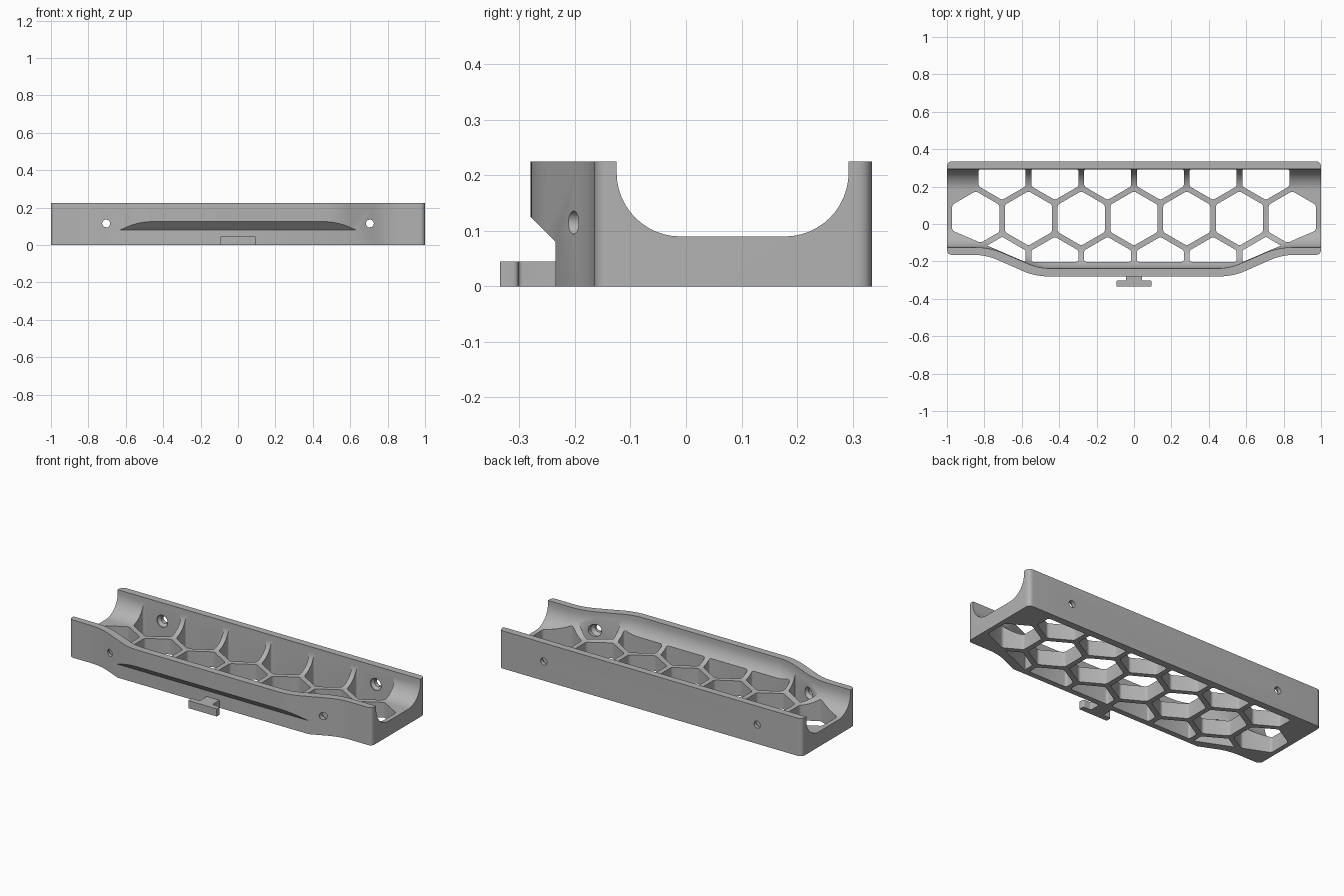
import bpy, bmesh, math
from mathutils import Vector

if "Cube" in bpy.data.objects:
    bpy.data.objects.remove(bpy.data.objects["Cube"], do_unlink=True)

grey = bpy.data.materials.new("plain grey")
grey.use_nodes = True
GREY = (0.45, 0.45, 0.45, 1)
grey.diffuse_color = GREY
grey.node_tree.nodes["Principled BSDF"].inputs["Base Color"].default_value = GREY

HEIGHT, FLOOR, FILLET = 0.225, 0.09, 0.115
BACK_IN, PITCH = 0.293, 0.282


def add_object(name, bm):
    bmesh.ops.recalc_face_normals(bm, faces=bm.faces)
    mesh = bpy.data.meshes.new(name)
    bm.to_mesh(mesh)
    bm.free()
    obj = bpy.data.objects.new(name, mesh)
    bpy.context.collection.objects.link(obj)
    mesh.materials.append(grey)
    return obj


def mirrored(half):
    """Left half of a path (x, y, rounding) followed by its mirror image."""
    return half + [(-x, y, c) for x, y, c in reversed(half)]


def rounded(points, closed=True, steps=8):
    """Round each corner by its own cut length."""
    out, n = [], len(points)
    for i, (x, y, cut) in enumerate(points):
        p = Vector((x, y))
        if cut == 0 or (not closed and i in (0, n - 1)):
            out.append(p)
            continue
        a = Vector(points[i - 1][:2]) - p
        b = Vector(points[(i + 1) % n][:2]) - p
        a, b = p + a.normalized() * cut, p + b.normalized() * cut
        for k in range(steps + 1):
            t = k / steps
            out.append(a * (1 - t) ** 2 + p * 2 * t * (1 - t) + b * t ** 2)
    return out


def loft(bm, rings):
    """Closed solid through rings of equal point count."""
    loops = [[bm.verts.new(p) for p in ring] for ring in rings]
    n = len(loops[0])
    for lo, hi in zip(loops, loops[1:]):
        for i in range(n):
            j = (i + 1) % n
            bm.faces.new((lo[i], lo[j], hi[j], hi[i]))
    bm.faces.new(loops[0][::-1])
    bm.faces.new(loops[-1])


def prism(name, plan, z0, z1):
    bm = bmesh.new()
    loft(bm, [[(p.x, p.y, z) for p in plan] for z in (z0, z1)])
    return add_object(name, bm)


# Outer block with the bulged front
front_half = [(-1, -0.165, 0.03), (-0.79, -0.165, 0.07), (-0.53, -0.28, 0.07)]
outline = mirrored([(-1, 0.335, 0.03)] + front_half)
tray = prism("tray_body", rounded(outline), 0, HEIGHT)

# Trough with filleted floor that follows the front wall
inner = rounded(mirrored([(-1.1, -0.125, 0), (-0.77, -0.125, 0.08),
                          (-0.51, -0.237, 0.06)]), closed=False)
levels = []
for k in range(13):
    a = k / 12 * math.pi / 2
    levels.append((FILLET * (1 - math.sin(a)), FLOOR + FILLET * (1 - math.cos(a))))
levels.append((0, 0.3))
bm = bmesh.new()
loft(bm, [[(p.x, p.y + d, z) for p in inner]
          + [(1.1, BACK_IN - d, z), (-1.1, BACK_IN - d, z)] for d, z in levels])
trough = add_object("trough_cutter", bm)

# Chamfered recess under the bulge
bm = bmesh.new()
recess = [(-0.235, -0.1), (-0.235, 0.08), (-0.335, 0.18), (-0.5, 0.18), (-0.5, -0.1)]
loft(bm, [[(x, y, z) for y, z in recess] for x in (-0.9, 0.9)])
recess_cut = add_object("recess_cutter", bm)


# Honeycomb openings, clipped at the walls
def hex_cell(target, cx, cy):
    bm = bmesh.new()
    r = 0.126 / math.cos(math.pi / 6)
    ring = [(cx + r * math.sin(k * math.pi / 3), cy + r * math.cos(k * math.pi / 3))
            for k in range(6)]
    loft(bm, [[(x, y, z) for x, y in ring] for z in (-0.1, 0.35)])
    side = 1 if cx > 0 else -1
    for co, no in (((0, BACK_IN - 0.0005, 0), (0, 1, 0)), ((0, -0.202, 0), (0, -1, 0)),
                   ((side * 0.77, -0.122, 0), (side * 0.112, -0.26, 0))):
        geom = bm.verts[:] + bm.edges[:] + bm.faces[:]
        cut = bmesh.ops.bisect_plane(bm, geom=geom, plane_co=co, plane_no=no,
                                     clear_outer=True)["geom_cut"]
        edges = [e for e in cut if isinstance(e, bmesh.types.BMEdge)]
        if edges:
            bmesh.ops.holes_fill(bm, edges=edges, sides=0)
    upright = [e for e in bm.edges
               if abs(e.verts[0].co.z - e.verts[1].co.z) > 0.1]
    bmesh.ops.bevel(bm, geom=upright, offset=0.011, segments=4, profile=0.5,
                    affect='EDGES', clamp_overlap=True)
    bmesh.ops.recalc_face_normals(bm, faces=bm.faces)
    part = bpy.data.meshes.new("cell")
    bm.to_mesh(part)
    bm.free()
    target.from_mesh(part)
    bpy.data.meshes.remove(part)


bm = bmesh.new()
ROW = PITCH * math.sqrt(3) / 2
for i in range(-3, 4):
    hex_cell(bm, i * PITCH, 0.03)
for i in range(-3, 3):
    for row in (-1, 1):
        hex_cell(bm, (i + 0.5) * PITCH, 0.03 + row * ROW)
cells = add_object("honeycomb_cutter", bm)


# Screw holes with countersinks on the inner faces
def turned(bm, x, stations):
    loft(bm, [[(x + r * math.cos(k * math.pi / 12), y, 0.115 + r * math.sin(k * math.pi / 12))
               for k in range(24)] for y, r in stations])


bm = bmesh.new()
for x in (-0.705, 0.705):
    turned(bm, x, [(-0.4, 0.021), (-0.18, 0.021), (-0.16, 0.036), (-0.1, 0.036)])
    turned(bm, x, [(0.25, 0.036), (0.298, 0.036), (0.312, 0.021), (0.4, 0.021)])
screws = add_object("screw_hole_cutter", bm)

bpy.context.view_layer.objects.active = tray
for cutter in (trough, recess_cut, cells, screws):
    cutter.hide_render = True
    mod = tray.modifiers.new(cutter.name, 'BOOLEAN')
    mod.operation, mod.solver, mod.object = 'DIFFERENCE', 'EXACT', cutter
    bpy.ops.object.modifier_apply(modifier=mod.name)
    bpy.data.objects.remove(cutter, do_unlink=True)

# T-shaped hook on the front
hook = prism("front_hook", rounded(mirrored([
    (-0.042, -0.225, 0), (-0.042, -0.302, 0.008), (-0.094, -0.302, 0.01),
    (-0.094, -0.335, 0.004)]), steps=4), 0, 0.045)

for obj in (tray, hook):
    bpy.ops.object.select_all(action='DESELECT')
    obj.select_set(True)
    bpy.context.view_layer.objects.active = obj
    bpy.ops.object.shade_smooth_by_angle(angle=math.radians(30))
